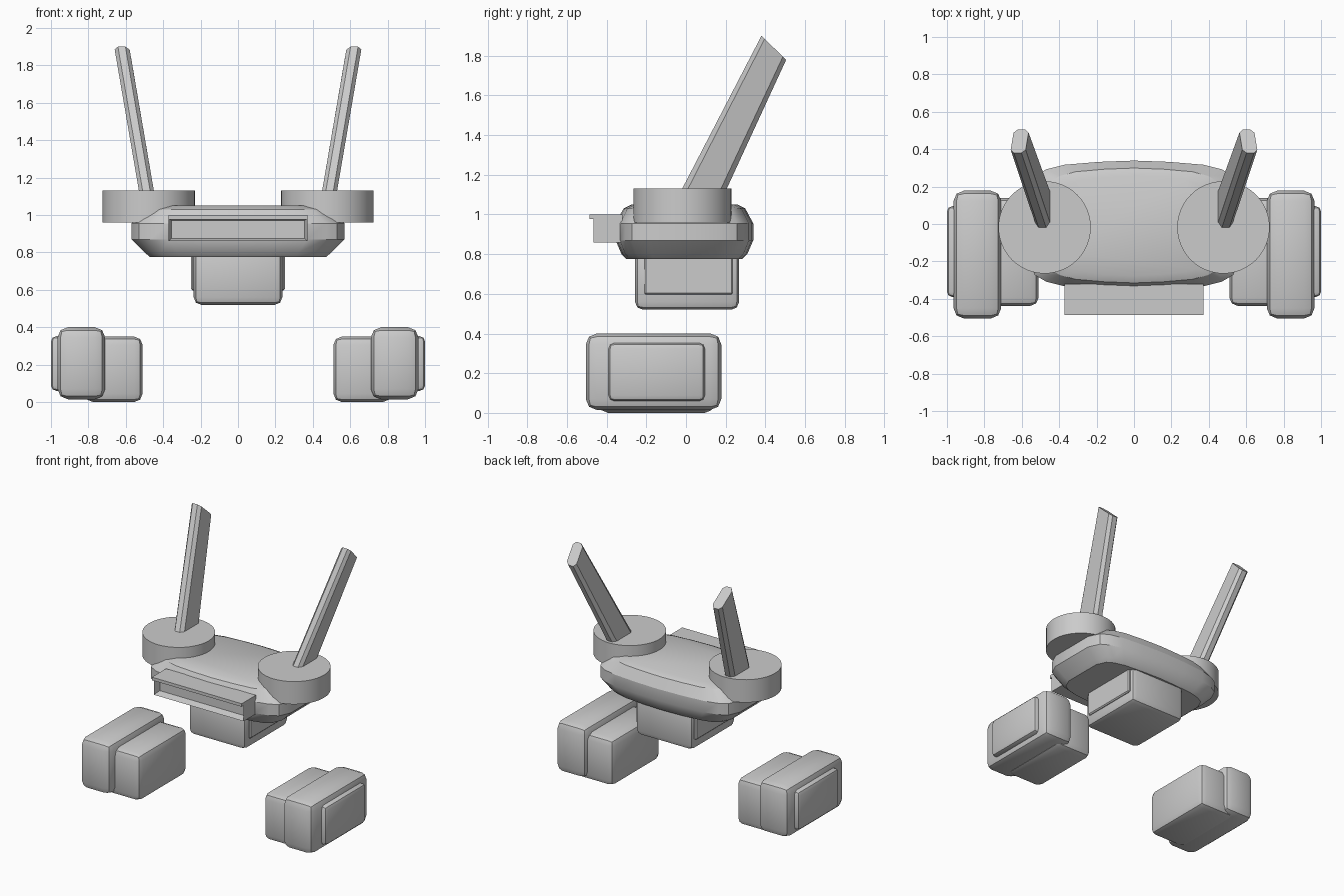
import bpy, bmesh, math
from mathutils import Vector

cube = bpy.data.objects.get("Cube")
if cube:
    bpy.data.objects.remove(cube, do_unlink=True)

grey = bpy.data.materials.new("plain grey")
grey.use_nodes = True
grey.diffuse_color = (0.6, 0.6, 0.6, 1)
grey.node_tree.nodes["Principled BSDF"].inputs["Base Color"].default_value = grey.diffuse_color


def finish(name, bm, angle=30):
    bmesh.ops.recalc_face_normals(bm, faces=bm.faces)
    mesh = bpy.data.meshes.new(name)
    bm.to_mesh(mesh)
    bm.free()
    mesh.materials.append(grey)
    obj = bpy.data.objects.new(name, mesh)
    bpy.context.collection.objects.link(obj)
    bpy.ops.object.select_all(action='DESELECT')
    bpy.context.view_layer.objects.active = obj
    obj.select_set(True)
    bpy.ops.object.shade_smooth_by_angle(angle=math.radians(angle))
    return obj


def box_mesh(xs, ys, zs, bevel=0.0, segments=2):
    bm = bmesh.new()
    bmesh.ops.create_cube(bm, size=1)
    for v in bm.verts:
        v.co = [(r[0] + r[1]) / 2 + c * abs(r[1] - r[0]) for c, r in zip(v.co, (xs, ys, zs))]
    if bevel:
        bmesh.ops.bevel(bm, geom=list(bm.edges), offset=bevel, segments=segments,
                        profile=0.5, affect='EDGES')
    return bm


def box(name, xs, ys, zs, bevel=0.0, segments=2):
    return finish(name, box_mesh(xs, ys, zs, bevel, segments), 35)


def loft(name, rings, angle):
    bm = bmesh.new()
    loops = [[bm.verts.new(p) for p in ring] for ring in rings]
    n = len(loops[0])
    for a, b in zip(loops, loops[1:]):
        for i in range(n):
            j = (i + 1) % n
            bm.faces.new((a[i], a[j], b[j], b[i]))
    bm.faces.new(loops[0])
    bm.faces.new(loops[-1])
    return finish(name, bm, angle)


# Bowed, rounded main body built from stacked outlines
quarter = [(0.57, 0.18), (0.53, 0.265), (0.47, 0.30), (0.37, 0.325), (0.19, 0.34)]
half = quarter + [(0, 0.347)] + [(-x, y) for x, y in reversed(quarter)]
outline = half + [(-x, -y) for x, y in half]
levels = [(0.775, 0.10, 0.055), (0.80, 0.07, 0.03), (0.87, 0, 0), (0.955, 0, 0),
          (1.03, 0.09, 0.04), (1.05, 0.16, 0.08)]
loft("main_body", [[(x * (1 - dx / 0.57), y * (1 - dy / 0.347) - 0.008, z) for x, y in outline]
                   for z, dx, dy in levels], 28)

# Hanging lower block
box("lower_block", (-0.237, 0.237), (-0.257, 0.268), (0.52, 0.85), 0.04)

# Front visor with a recessed face and a projecting top lip
bm = box_mesh((-0.372, 0.372), (-0.465, -0.32), (0.86, 0.985))
front = min(bm.faces, key=lambda f: f.calc_center_median().y)
bmesh.ops.inset_region(bm, faces=[front], thickness=0.022)
for v in front.verts:
    v.co.y += 0.05
finish("visor", bm)
box("visor_lip", (-0.372, 0.372), (-0.487, -0.32), (0.977, 1.0))


def antenna_ring(cx, front, back, w, side):
    # Section runs from the front edge to the back edge, with chamfered sides
    a, b = Vector((cx, *front)), Vector((cx, *back))
    section = [(-0.5, 0), (0.5, 0), (1, 0.13), (1, 0.87), (0.5, 1), (-0.5, 1), (-1, 0.87), (-1, 0.13)]
    ring = []
    for s, t in section:
        p = a.lerp(b, t)
        p.x += s * w + (p.z - a.z) * 0.175
        ring.append((p.x * side, p.y, p.z))
    return ring


for side, label in ((1, "left"), (-1, "right")):
    def span(a, b):
        return sorted((a * side, b * side))

    box(label + "_block_panel", span(0.2, 0.25), (-0.21, 0.237), (0.597, 0.80), 0.008, 1)

    # Round antenna mount
    bm = bmesh.new()
    bmesh.ops.create_cone(bm, cap_ends=True, segments=48, radius1=0.247, radius2=0.247, depth=0.17)
    bmesh.ops.translate(bm, verts=bm.verts, vec=(0.478 * side, -0.018, 1.045))
    finish(label + "_mount", bm)

    # Leaning antenna
    loft(label + "_antenna",
         [antenna_ring(0.483, (-0.04, 1.09), (0.187, 1.09), 0.04, side),
          antenna_ring(0.622, (0.38, 1.90), (0.505, 1.78), 0.04, side)], 20)

    # Foot: main block, inner block and outer side panel
    box(label + "_foot", span(0.71, 0.965), (-0.505, 0.178), (0.015, 0.40), 0.055)
    box(label + "_foot_inner", span(0.51, 0.82), (-0.438, 0.14), (0.0, 0.35), 0.045)
    box(label + "_foot_panel", span(0.90, 1.0), (-0.39, 0.095), (0.06, 0.352), 0.028)
